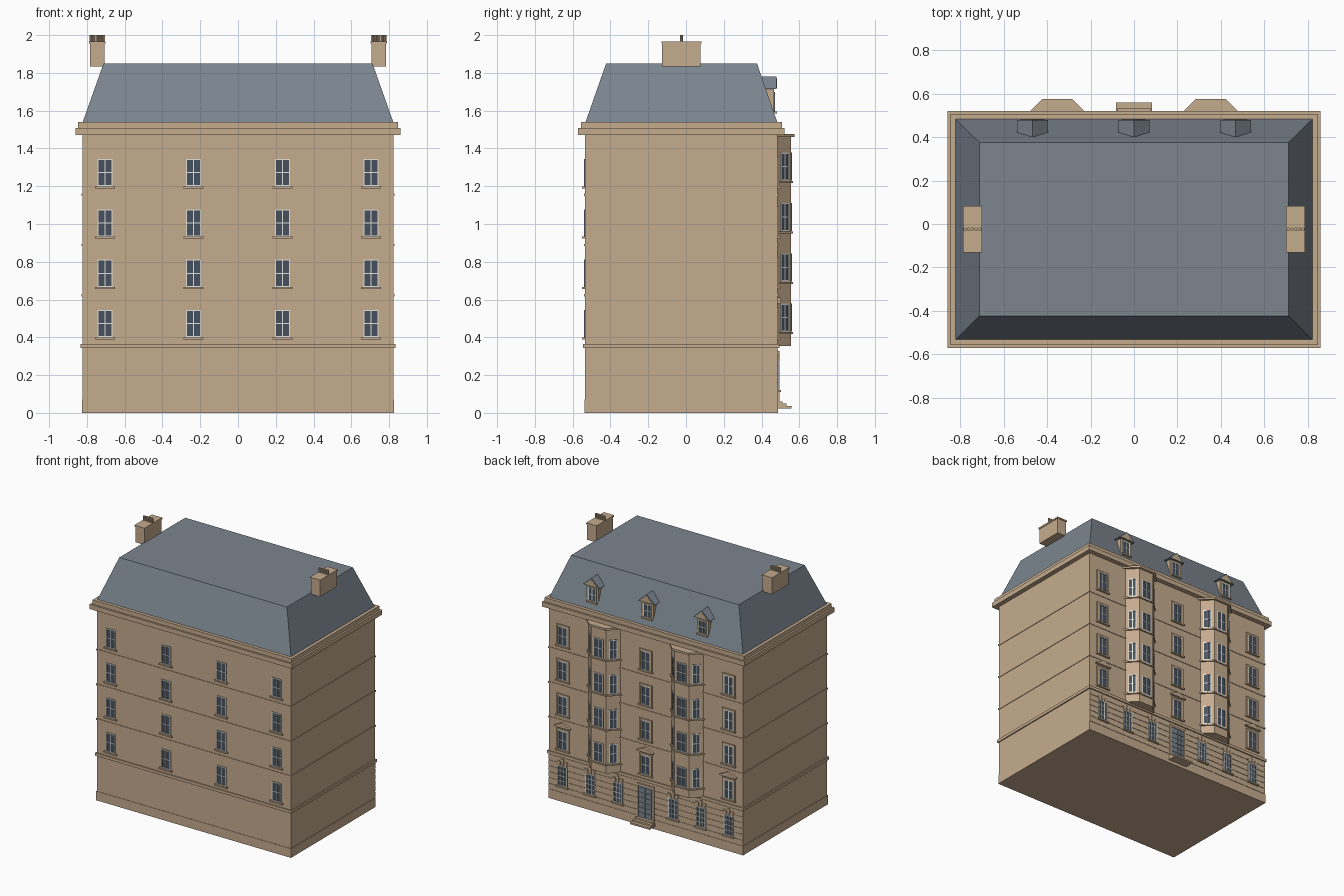
import bpy, bmesh, math
from mathutils import Matrix, Vector

if "Cube" in bpy.data.objects:
    bpy.data.objects.remove(bpy.data.objects["Cube"])


def material(name, rgb):
    m = bpy.data.materials.new(name)
    m.diffuse_color = (*rgb, 1)
    m.use_nodes = True
    m.node_tree.nodes["Principled BSDF"].inputs["Base Color"].default_value = m.diffuse_color
    return m


STONE = material("tan stone", (0.56, 0.41, 0.27))
SLATE = material("blue grey slate", (0.20, 0.235, 0.275))
GLASS = material("dark glass", (0.062, 0.083, 0.11))
WHITE = material("off white paint", (0.76, 0.76, 0.72))
DOOR = material("grey blue door", (0.19, 0.24, 0.29))

parts = {}
ID = Matrix.Identity(4)


def loft(name, mat, M, low, high):
    """Closed solid between two rings of 3D points."""
    bm = parts.setdefault(name, (bmesh.new(), mat))[0]
    a = [bm.verts.new(M @ Vector(p)) for p in low]
    b = [bm.verts.new(M @ Vector(p)) for p in high]
    faces = [bm.faces.new(a[::-1]), bm.faces.new(b)]
    n = len(a)
    for i in range(n):
        j = (i + 1) % n
        faces.append(bm.faces.new((a[i], a[j], b[j], b[i])))
    bmesh.ops.recalc_face_normals(bm, faces=faces)


def prism(name, mat, M, pts, h0, h1):
    loft(name, mat, M, [(x, y, h0) for x, y in pts], [(x, y, h1) for x, y in pts])


def rect(x0, x1, y0, y1):
    return [(x0, y0), (x1, y0), (x1, y1), (x0, y1)]


def plate(name, mat, M, x0, x1, y0, y1, h0, h1):
    prism(name, mat, M, rect(x0, x1, y0, y1), h0, h1)


def wall(x, y, angle):
    """Wall frame: local x along wall, y up, z outward (angle 0 faces -y)."""
    return (Matrix.Translation((x, y, 0)) @ Matrix.Rotation(math.radians(angle), 4, 'Z')
            @ Matrix.Rotation(math.pi / 2, 4, 'X'))


def window(M, z0, z1, w, cols=2, rows=2, sill=0.0, depth=0.006):
    h, t, b = w / 2, 0.006, 0.005
    plate("window_glass", GLASS, M, -h, h, z0, z1, -0.005, depth * 0.4)
    for x0, x1 in ((-h, -h + t), (h - t, h)):
        plate("window_frames", WHITE, M, x0, x1, z0, z1, 0, depth)
    for y0, y1 in ((z0, z0 + t), (z1 - t, z1)):
        plate("window_frames", WHITE, M, -h + t, h - t, y0, y1, 0, depth)
    for i in range(1, cols):
        x = -h + w * i / cols
        plate("window_bars", WHITE, M, x - b / 2, x + b / 2, z0, z1, 0, depth * 0.85)
    for i in range(1, rows):
        y = z0 + (z1 - z0) * i / rows
        plate("window_bars", WHITE, M, -h, h, y - b / 2, y + b / 2, 0, depth * 0.8)
    if sill:
        plate("window_sills", STONE, M, -sill, sill, z0 - 0.011, z0, -0.005, 0.015)


def surround(M, z0, z1, w):
    h, t = w / 2, 0.014
    for x0, x1 in ((-h - t, -h), (h, h + t)):
        plate("window_surrounds", STONE, M, x0, x1, z0, z1 + t, 0, 0.008)
    plate("window_surrounds", STONE, M, -h, h, z1, z1 + t, 0, 0.008)


X, Y0, Y1 = 0.824, -0.535, 0.485
PITCH = 0.2665


def slab(name, mat, o, z0, z1):
    prism(name, mat, ID, rect(-X - o, X + o, Y0 - o, Y1 + o), z0, z1)


# Main block, plinth, string courses and cornice
slab("main_walls", STONE, 0, 0, 1.48)
slab("plinth", STONE, 0.003, 0, 0.07)
slab("string_courses", STONE, 0.009, 0.343, 0.365)
for k in range(1, 4):
    slab("string_courses", STONE, 0.004, 0.35 + PITCH * k, 0.362 + PITCH * k)
slab("cornice", STONE, 0.036, 1.472, 1.508)
slab("cornice", STONE, 0.022, 1.508, 1.54)

# Mansard roof
loft("mansard_roof", SLATE, ID,
     [(x, y, 1.54) for x, y in rect(-0.822, 0.822, -0.532, 0.483)],
     [(x, y, 1.85) for x, y in rect(-0.712, 0.712, -0.423, 0.376)])

# End chimneys with a row of small pots
for s in (-1, 1):
    M = Matrix.Translation((s * 0.745, -0.024, 0))
    plate("chimneys", STONE, M, -0.039, 0.039, -0.102, 0.102, 1.835, 1.955)
    plate("chimney_caps", STONE, M, -0.044, 0.044, -0.107, 0.107, 1.955, 1.966)
    for i in range(5):
        cx = -0.034 + 0.017 * i
        ring = [(cx + 0.008 * math.cos(a * math.pi / 4), 0.008 * math.sin(a * math.pi / 4))
                for a in range(8)]
        prism("chimney_pots", STONE, M, ring, 1.966, 2.0)

# Plain windows on both long walls
for k in range(4):
    z = 0.40 + PITCH * k
    for x in (-0.704, -0.235, 0.235, 0.704):
        window(wall(x, Y0, 0), z, z + 0.145, 0.08, sill=0.053)
    for x in (-0.704, 0, 0.704):
        M = wall(x, Y1, 180)
        window(M, z, z + 0.145, 0.08, sill=0.06)
        surround(M, z, z + 0.145, 0.08)
        if k == 0:
            prism("window_pediments", STONE, M,
                  [(-0.068, 0.572), (0.068, 0.572), (0.068, 0.58), (0, 0.612), (-0.068, 0.58)],
                  0, 0.018)


# Canted bays
def bay_outline(cx, o):
    t = o * math.tan(math.pi / 8)
    h, d = 0.0625 + t, 0.072 + o
    return [(cx - h - d, Y1), (cx + h + d, Y1), (cx + h, Y1 + d), (cx - h, Y1 + d)]


for cx in (-0.353, 0.353):
    prism("bay_walls", STONE, ID, bay_outline(cx, 0), 0.355, 1.465)
    prism("bay_caps", STONE, ID, bay_outline(cx, 0.018), 1.461, 1.477)
    for k in range(4):
        z = 0.43 + PITCH * k
        prism("bay_sills", STONE, ID, bay_outline(cx, 0.010), z - 0.013, z - 0.003)
        window(wall(cx, Y1 + 0.072, 180), z, z + 0.148, 0.082, depth=0.005)
        for s in (-1, 1):
            M = wall(cx + s * 0.0985, Y1 + 0.036, 180 - s * 45)
            window(M, z, z + 0.148, 0.06, depth=0.005)

# Ground floor of the ornate side: stone courses, split around the door
for i in range(6):
    z = 0.074 + 0.045 * i
    for s in (-1, 1):
        x0, x1 = sorted((s * 0.075, s * X))
        plate("stone_courses", STONE, wall(0, Y1, 180), x0, x1, z, z + 0.039, 0, 0.003)

# Ground floor windows with wedge-shaped head stones
for i in (-3, -2, -1, 1, 2, 3):
    M = wall(0.235 * i, Y1 + 0.003, 180)
    window(M, 0.122, 0.277, 0.08, cols=3, rows=4, sill=0.05)
    for a, w, top in ((-0.028, 0.012, 0.312), (0, 0.010, 0.328), (0.028, 0.012, 0.312)):
        prism("head_stones", STONE, M, [(a * 0.9 - w * 0.7, 0.278), (a * 0.9 + w * 0.7, 0.278),
                                        (a * 1.2 + w, top), (a * 1.2 - w, top)], 0, 0.006)

# Door with panel grid, surround and steps
M = wall(0, Y1, 180)
plate("door", DOOR, M, -0.06, 0.06, 0.058, 0.305, 0, 0.004)
for i in range(4):
    for j in range(6):
        x, z = -0.054 + 0.0275 * i, 0.068 + 0.0385 * j
        plate("door_panels", SLATE, M, x, x + 0.0235, z, z + 0.033, 0.003, 0.007)
for x0, x1 in ((-0.075, -0.06), (0.06, 0.075)):
    plate("door_surround", STONE, M, x0, x1, 0.058, 0.32, 0, 0.01)
plate("door_surround", STONE, M, -0.06, 0.06, 0.305, 0.32, 0, 0.01)
for i, (w, d) in enumerate(((0.082, 0.074), (0.079, 0.048), (0.076, 0.026))):
    plate("door_steps", STONE, M, -w, w, 0.024 + 0.0125 * i, 0.0365 + 0.0125 * i, 0, d)

# Dormers
for x in (-0.468, 0, 0.468):
    M = wall(x, 0.466, 180)
    plate("dormer_walls", STONE, M, -0.05, 0.05, 1.575, 1.722, -0.06, 0)
    prism("dormer_roofs", SLATE, M, [(-0.071, 1.715), (0.071, 1.715), (0, 1.78)], -0.063, 0.014)
    prism("dormer_pediments", STONE, M, [(-0.055, 1.719), (0.055, 1.719), (0, 1.769)], 0.012, 0.016)
    window(M, 1.595, 1.70, 0.066, sill=0.045)

# Turn each part into an object
for name, (bm, mat) in parts.items():
    mesh = bpy.data.meshes.new(name)
    bm.to_mesh(mesh)
    bm.free()
    mesh.materials.append(mat)
    bpy.context.collection.objects.link(bpy.data.objects.new(name, mesh))
